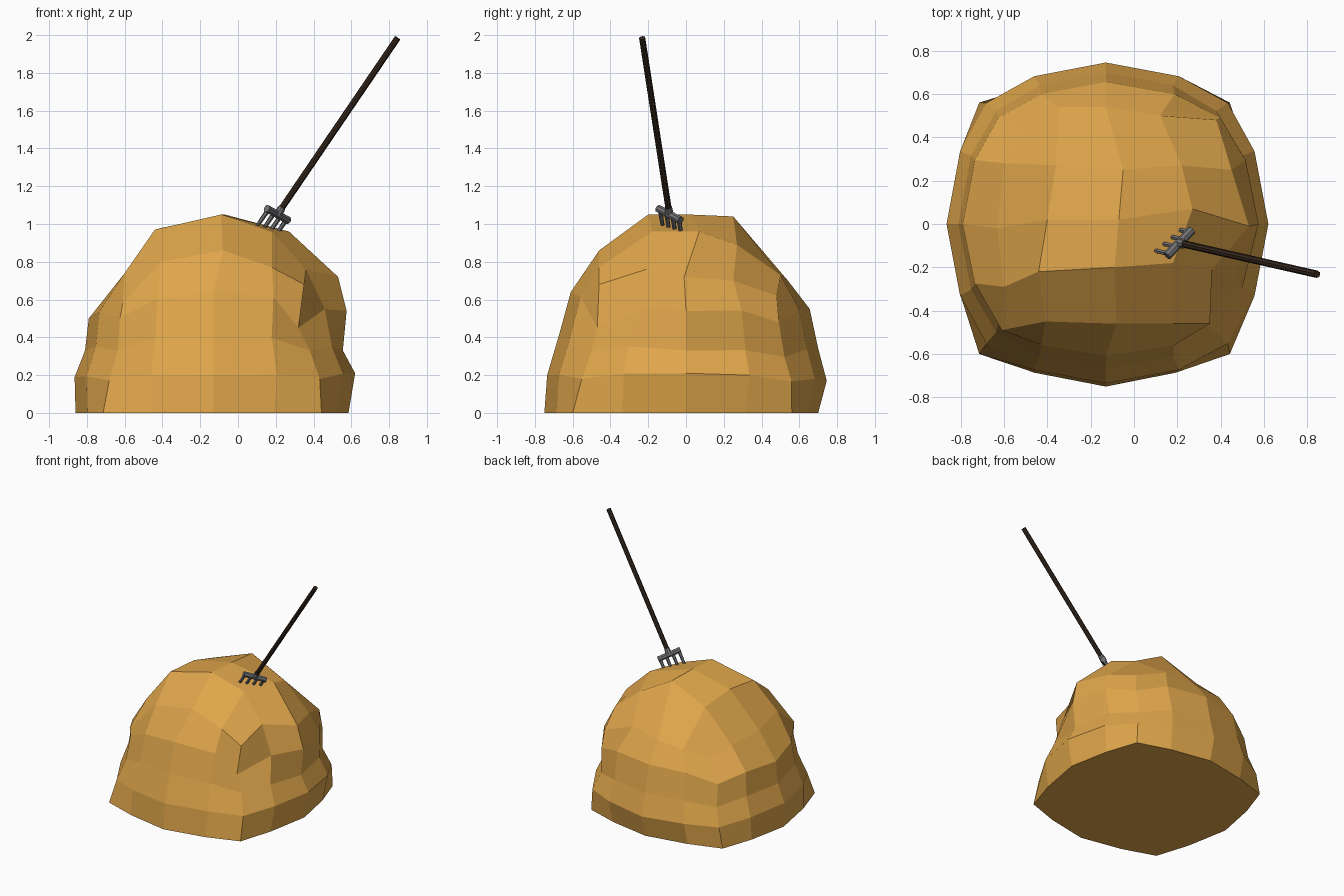
import bpy, bmesh
from mathutils import Vector

if "Cube" in bpy.data.objects:
    bpy.data.objects.remove(bpy.data.objects["Cube"])


def material(name, rgb):
    m = bpy.data.materials.new(name)
    m.diffuse_color = (*rgb, 1)
    m.use_nodes = True
    m.node_tree.nodes["Principled BSDF"].inputs["Base Color"].default_value = m.diffuse_color
    return m


HAY = material("hay", (0.74, 0.38, 0.07))
WOOD = material("dark_wood", (0.035, 0.02, 0.012))
METAL = material("dark_metal", (0.17, 0.17, 0.18))


def finish(bm, name, mat):
    bmesh.ops.recalc_face_normals(bm, faces=bm.faces)
    me = bpy.data.meshes.new(name)
    bm.to_mesh(me)
    bm.free()
    me.materials.append(mat)
    ob = bpy.data.objects.new(name, me)
    bpy.context.collection.objects.link(ob)
    return ob


def rod(name, a, b, r1, r2, sides, mat):
    a, b = Vector(a), Vector(b)
    bm = bmesh.new()
    bmesh.ops.create_cone(bm, cap_ends=True, segments=sides, radius1=r1,
                          radius2=r2, depth=(b - a).length)
    ob = finish(bm, name, mat)
    ob.location = (a + b) / 2
    ob.rotation_mode = 'QUATERNION'
    ob.rotation_quaternion = (b - a).to_track_quat('Z', 'Y')
    return ob


# Haystack crown: 5 x 5 grid, rows run front to back
CROWN = [
    [(-.61, -.49, .58), (-.41, -.45, .80), (-.08, -.46, .86), (.18, -.46, .77), (.35, -.46, .68)],
    [(-.60, -.29, .74), (-.44, -.22, .97), (-.09, -.20, 1.05), (.18, -.18, .96), (.36, -.21, .76)],
    [(-.63, -.02, .70), (-.40, .02, .98), (-.07, .02, 1.05), (.27, .07, .96), (.53, -.01, .72)],
    [(-.60, .28, .68), (-.36, .27, .92), (-.05, .25, 1.04), (.22, .27, .89), (.45, .25, .70)],
    [(-.50, .43, .61), (-.35, .54, .68), (-.13, .54, .70), (.12, .50, .73), (.38, .48, .62)],
]
# Side rings: extents (right, back, left, front), heights on those sides, corner reach
RINGS = [
    ((.585, .70, -.86, -.75), (0, 0, 0, 0), .80),
    ((.62, .745, -.865, -.735), (.21, .17, .19, .20), .75),
    ((.555, .70, -.81, -.67), (.33, .34, .33, .42), .745),
    ((.575, .655, -.79, -.61), (.54, .55, .50, .64), .75),
]
QUARTER = [(1, 0), (.915, .45), (.76, .76), (.45, .915)]
CX = -.13

bm = bmesh.new()
top = [[bm.verts.new(p) for p in row] for row in CROWN]
for j in range(4):
    for i in range(4):
        bm.faces.new((top[j][i], top[j][i + 1], top[j + 1][i + 1], top[j + 1][i]))

rings = []
for ext, hts, corner in RINGS:
    ring = []
    for n in range(16):
        q, s = divmod(n, 4)
        u, v = (corner, corner) if s == 2 else QUARTER[s]
        for _ in range(q):
            u, v = -v, u
        x = CX + abs(u) * ((ext[0] if u > 0 else ext[2]) - CX)
        y = abs(v) * (ext[1] if v > 0 else ext[3])
        t = s / 4
        z = hts[q] * (1 - t) + hts[(q + 1) % 4] * t
        if s == 2:
            z *= .88
        ring.append(Vector((x, y, z)))
    rings.append(ring)
# Notch under the front right shoulder
rings[3][14] = Vector((.32, -.47, .45))
rings[3][15] = Vector((.46, -.24, .55))

loops = [[bm.verts.new(p) for p in r] for r in rings]
rim = ([top[j][4] for j in (2, 3)] + [top[4][i] for i in (4, 3, 2, 1)]
       + [top[j][0] for j in (4, 3, 2, 1)] + [top[0][i] for i in range(4)]
       + [top[j][4] for j in (0, 1)])
loops.append(rim)
for lo, hi in zip(loops, loops[1:]):
    for n in range(16):
        m = (n + 1) % 16
        bm.faces.new((lo[n], lo[m], hi[m], hi[n]))
bm.faces.new(loops[0][::-1])
finish(bm, "haystack", HAY)

# Fork: handle, socket, crossbar and four tines
end = Vector((.845, -.232, 1.985))
bar_a, bar_b = Vector((.152, -.147, 1.082)), Vector((.266, -.028, 1.019))
mid = (bar_a + bar_b) / 2
along = (mid - end).normalized()
rod("fork_handle", mid - along * .02, end, .017, .017, 8, WOOD)
rod("fork_socket", mid, mid - along * .045, .024, .02, 8, METAL)
rod("fork_crossbar", bar_a, bar_b, .021, .021, 8, METAL)
for i in range(4):
    p = bar_a.lerp(bar_b, .08 + .28 * i)
    knee = p + along * .085
    tip = knee + along * .03 + Vector((-.006, .004, 0))
    rod(f"fork_tine_{i + 1}", p, knee, .013, .011, 6, METAL)
    rod(f"fork_tine_tip_{i + 1}", knee, tip, .011, .007, 6, METAL)
